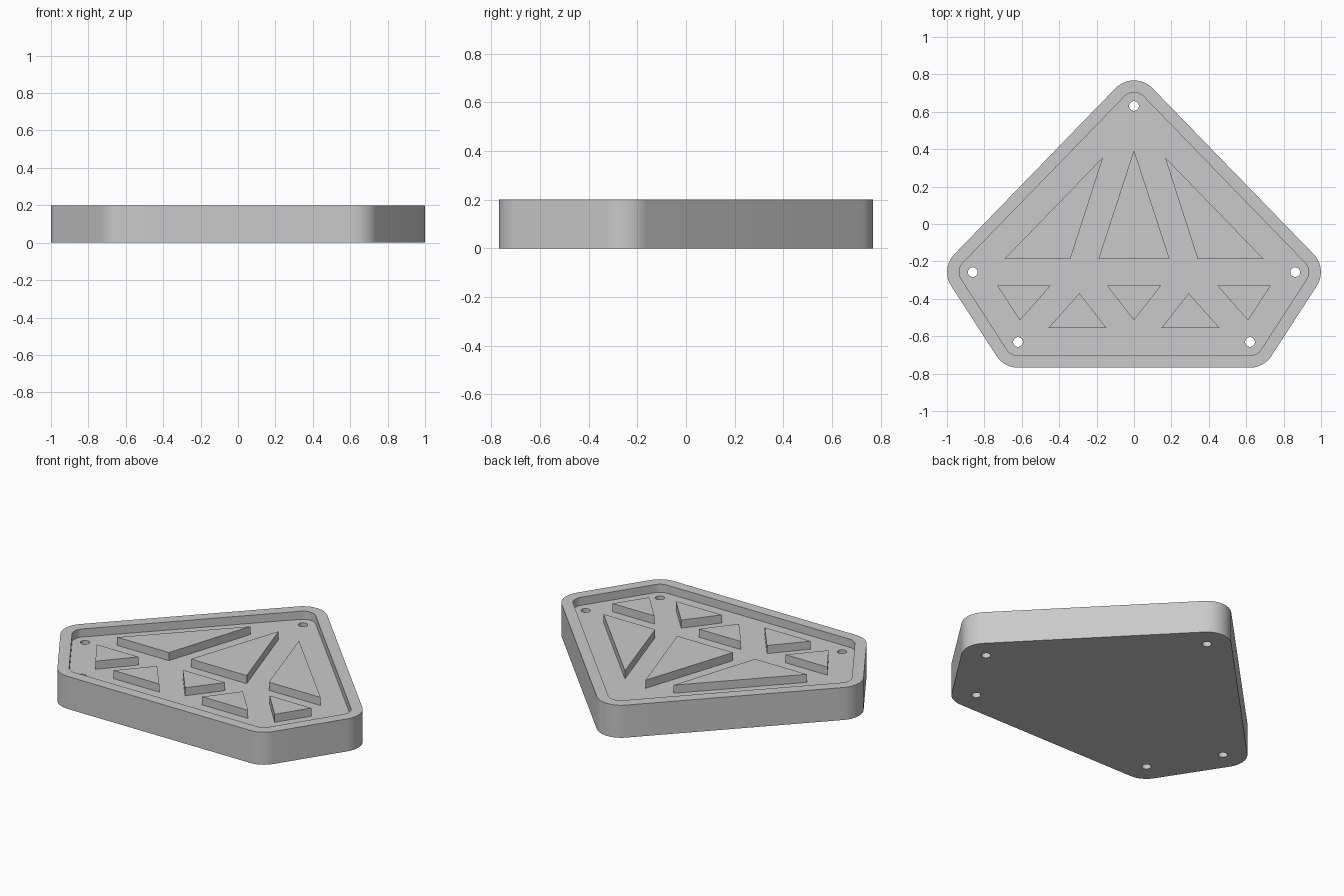
import bpy, bmesh, math
from mathutils import Vector

cube = bpy.data.objects.get("Cube")
if cube:
    bpy.data.objects.remove(cube, do_unlink=True)

HEIGHT, FLOOR = 0.2, 0.15
# Bolt hole centres, counter-clockwise; both outlines are offsets of this pentagon
CORNERS = [Vector(p) for p in
           [(0, 0.631), (-0.862, -0.257), (-0.62, -0.631), (0.62, -0.631), (0.862, -0.257)]]

grey = bpy.data.materials.new("plain grey")
grey.use_nodes = True
grey.diffuse_color = (0.59, 0.59, 0.59, 1)
grey.node_tree.nodes["Principled BSDF"].inputs["Base Color"].default_value = (0.59, 0.59, 0.59, 1)


def rounded_outline(radius, steps=12):
    """Pentagon grown outward by radius, with round corners."""
    points = []
    count = len(CORNERS)
    for i, c in enumerate(CORNERS):
        before = c - CORNERS[i - 1]
        after = CORNERS[(i + 1) % count] - c
        # Arc from the outward normal of one side to that of the next
        start = math.atan2(-before.x, before.y)
        turn = (math.atan2(-after.x, after.y) - start) % math.tau
        for k in range(steps + 1):
            a = start + turn * k / steps
            points.append((c.x + radius * math.cos(a), c.y + radius * math.sin(a)))
    return points


def circle(centre, radius, sides=32):
    return [(centre.x + radius * math.cos(math.tau * k / sides),
             centre.y + radius * math.sin(math.tau * k / sides)) for k in range(sides)]


def prism(name, outlines, z0, z1):
    """Extrude each closed outline from z0 to z1."""
    bm = bmesh.new()
    for outline in outlines:
        face = bm.faces.new([bm.verts.new((x, y, z0)) for x, y in outline])
        top = bmesh.ops.extrude_face_region(bm, geom=[face], use_keep_orig=True)
        verts = [g for g in top["geom"] if isinstance(g, bmesh.types.BMVert)]
        bmesh.ops.translate(bm, verts=verts, vec=(0, 0, z1 - z0))
    bmesh.ops.recalc_face_normals(bm, faces=bm.faces)
    mesh = bpy.data.meshes.new(name)
    bm.to_mesh(mesh)
    bm.free()
    mesh.materials.append(grey)
    obj = bpy.data.objects.new(name, mesh)
    bpy.context.collection.objects.link(obj)
    return obj


# Tray body with a shallow recess and through holes
tray = prism("tray", [rounded_outline(0.137)], 0, HEIGHT)
cutters = [prism("recess_cutter", [rounded_outline(0.072)], FLOOR, HEIGHT + 0.1),
           prism("hole_cutter", [circle(c, 0.026) for c in CORNERS], -0.1, HEIGHT + 0.2)]
for cutter in cutters:
    cutter.hide_render = True
    mod = tray.modifiers.new(cutter.name, 'BOOLEAN')
    mod.operation, mod.solver, mod.object = 'DIFFERENCE', 'EXACT', cutter
bpy.context.view_layer.update()
cut_mesh = bpy.data.meshes.new_from_object(
    tray.evaluated_get(bpy.context.evaluated_depsgraph_get()))
tray.modifiers.clear()
tray.data = cut_mesh
for cutter in cutters:
    bpy.data.objects.remove(cutter, do_unlink=True)

bpy.ops.object.select_all(action='DESELECT')
tray.select_set(True)
bpy.context.view_layer.objects.active = tray
bpy.ops.object.shade_smooth_by_angle(angle=math.radians(30))

# Raised triangles, flush with the rim
BASE = FLOOR - 0.01
prism("centre_fin", [[(-0.19, -0.186), (0.19, -0.186), (0, 0.395)]], BASE, HEIGHT)
prism("centre_wedge", [[(-0.144, -0.33), (0.144, -0.33), (0, -0.515)]], BASE, HEIGHT)
paired = {
    "fin": [(0.34, -0.186), (0.692, -0.186), (0.165, 0.358)],
    "outer_wedge": [(0.446, -0.33), (0.731, -0.33), (0.61, -0.515)],
    "inner_wedge": [(0.146, -0.557), (0.459, -0.557), (0.292, -0.37)],
}
for name, triangle in paired.items():
    for side, sign in (("left", 1), ("right", -1)):
        prism(f"{side}_{name}", [[(sign * x, y) for x, y in triangle]], BASE, HEIGHT)
